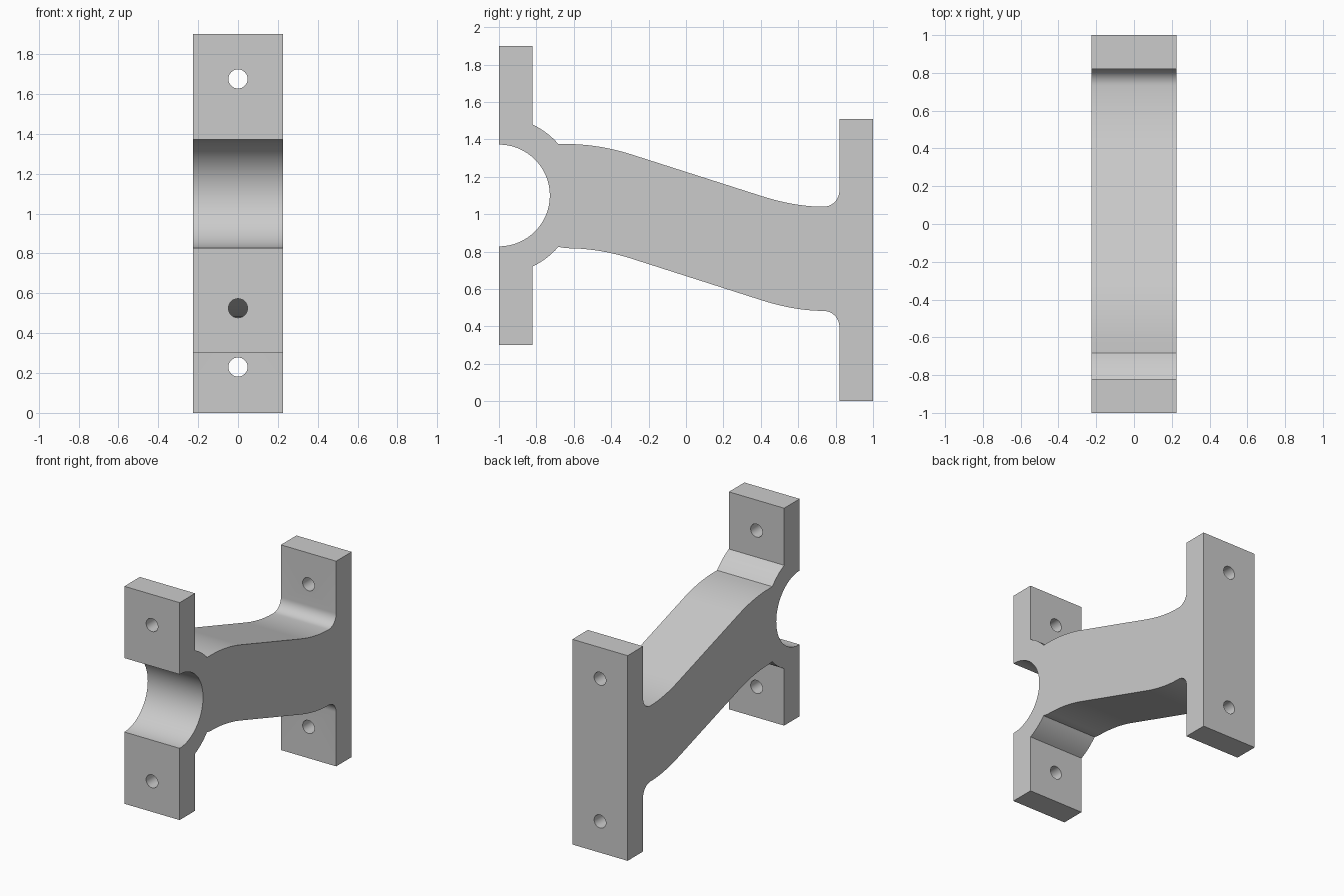
import bpy, bmesh
from math import sin, cos, radians, acos, asin, degrees
from mathutils import Vector, Matrix

if "Cube" in bpy.data.objects:
    bpy.data.objects.remove(bpy.data.objects["Cube"], do_unlink=True)

HALF_WIDTH = 0.225
BORE_Z, BORE_R, COLLAR_R = 1.1, 0.272, 0.42
FRONT_IN, BACK_IN = -0.82, 0.82      # inner faces of the two flanges
ARM_DEPTH = 0.557
FILLET = 0.085

grey = bpy.data.materials.new("plain_grey")
grey.use_nodes = True
colour = (0.6, 0.6, 0.6, 1)
grey.diffuse_color = colour
grey.node_tree.nodes["Principled BSDF"].inputs["Base Color"].default_value = colour


def arc(cy, cz, r, start, end, steps):
    """Points on a circle in the side plane, angles in degrees."""
    angles = [radians(start + (end - start) * i / steps) for i in range(steps + 1)]
    return [(cy + r * cos(a), cz + r * sin(a)) for a in angles]


def bend(a, b, c, steps=14):
    """Smooth bend from a to c, tangent to the lines through b."""
    a, b, c = Vector(a), Vector(b), Vector(c)
    ts = [i / steps for i in range(steps + 1)]
    return [tuple(a * (1 - t) ** 2 + b * 2 * t * (1 - t) + c * t * t) for t in ts]


# Upper edge of the arm, repeated lower down for its underside
arm_top = (bend((-0.64, 1.375), (-0.47, 1.375), (-0.30, 1.322))
           + bend((0.41, 1.095), (0.585, 1.04), (0.735, 1.04)))
arm_bottom = [(y, z - ARM_DEPTH) for y, z in arm_top]

# Collar angles where it meets the flange and the arm
hi = degrees(acos((FRONT_IN + 1) / COLLAR_R))
lo = degrees(asin((arm_top[0][1] - BORE_Z) / COLLAR_R))
fy = BACK_IN - FILLET
top_z, bottom_z = arm_top[-1][1], arm_bottom[-1][1]

# Side outline, running clockwise from the top of the front flange
outline = [(-1, 1.9), (FRONT_IN, 1.9)]
outline += arc(-1, BORE_Z, COLLAR_R, hi, lo, 8)
outline += arm_top
outline += arc(fy, top_z + FILLET, FILLET, -90, 0, 12)[1:]
outline += [(BACK_IN, 1.51), (1, 1.51), (1, 0), (BACK_IN, 0)]
outline += arc(fy, bottom_z - FILLET, FILLET, 0, 90, 12)[:-1]
outline += arm_bottom[::-1]
outline += arc(-1, BORE_Z, COLLAR_R, -lo, -hi, 8)
outline += [(FRONT_IN, 0.3), (-1, 0.3)]
outline += arc(-1, BORE_Z, BORE_R, -90, 90, 48)

# Bracket body: the outline extruded across its width
bm = bmesh.new()
face = bm.faces.new([bm.verts.new((-HALF_WIDTH, y, z)) for y, z in outline])
ext = bmesh.ops.extrude_face_region(bm, geom=[face])
moved = [v for v in ext["geom"] if isinstance(v, bmesh.types.BMVert)]
bmesh.ops.translate(bm, verts=moved, vec=(2 * HALF_WIDTH, 0, 0))
bmesh.ops.recalc_face_normals(bm, faces=bm.faces)
mesh = bpy.data.meshes.new("bracket")
bm.to_mesh(mesh)
bm.free()
mesh.materials.append(grey)
bracket = bpy.data.objects.new("bracket", mesh)
bpy.context.collection.objects.link(bracket)

# Bolt holes through both flanges
bm = bmesh.new()
for y, z in [(-0.91, 0.525), (-0.91, 1.675), (0.91, 0.23), (0.91, 1.28)]:
    place = Matrix.Translation((0, y, z)) @ Matrix.Rotation(radians(90), 4, "X")
    bmesh.ops.create_cone(bm, cap_ends=True, segments=32, radius1=0.048,
                          radius2=0.048, depth=0.24, matrix=place)
drill_mesh = bpy.data.meshes.new("bolt_hole_cutter")
bm.to_mesh(drill_mesh)
bm.free()
drill_mesh.materials.append(grey)
drill = bpy.data.objects.new("bolt_hole_cutter", drill_mesh)
bpy.context.collection.objects.link(drill)
drill.hide_render = True

cut = bracket.modifiers.new("bolt_holes", "BOOLEAN")
cut.operation = "DIFFERENCE"
cut.solver = "EXACT"
cut.object = drill

bpy.ops.object.select_all(action="DESELECT")
bpy.context.view_layer.objects.active = bracket
bracket.select_set(True)
bpy.ops.object.modifier_apply(modifier=cut.name)
bpy.data.objects.remove(drill, do_unlink=True)
bpy.ops.object.shade_smooth_by_angle(angle=radians(30))
